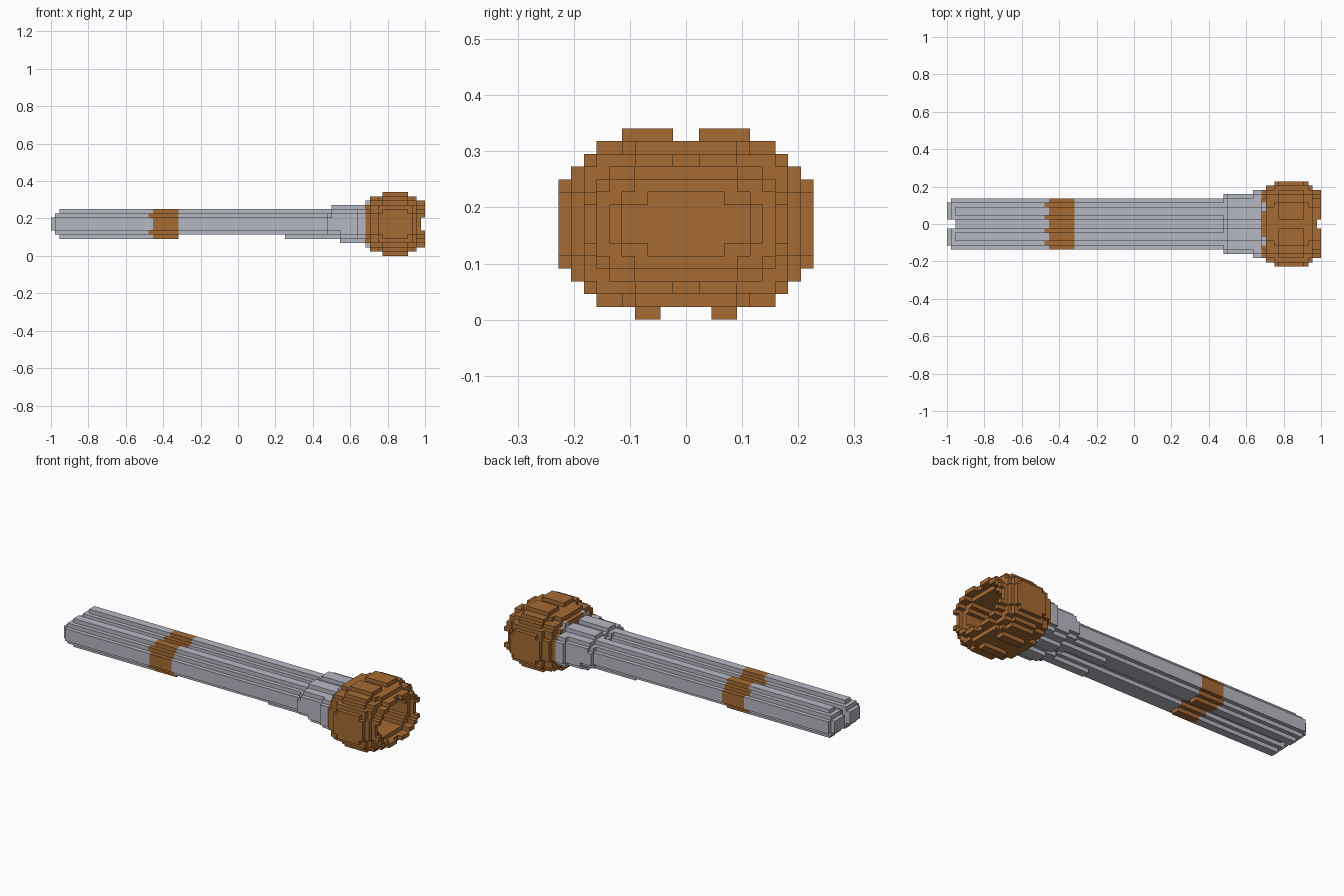
import bpy, bmesh
from mathutils import Vector

if "Cube" in bpy.data.objects:
    bpy.data.objects.remove(bpy.data.objects["Cube"], do_unlink=True)

CELL = 1 / 44
LENGTH = 88
HEAD_START = 74
# Half width and half height of the head, cell by cell along its length
HEAD = [(8, 5.5), (9, 6.5), (9, 6.5), (10, 6.5), (10, 7.5), (10, 7.5), (10, 7.5), (10, 7.5),
        (10, 7.5), (10, 7.5), (10, 6.5), (9, 6.5), (8, 5.5), (8, 5.5)]


def material(name, colour):
    m = bpy.data.materials.new(name)
    m.use_nodes = True
    m.diffuse_color = (*colour, 1)
    m.node_tree.nodes["Principled BSDF"].inputs["Base Color"].default_value = (*colour, 1)
    return m


def inside(j, k, a, b):
    """Rounded-box cross-section test for a cell centre."""
    return ((j + 0.5) / a) ** 2.4 + (abs(k) / b) ** 2.4 <= 1


def handle_cell(i, j, k):
    # End cap steps in, with a central notch
    if i == 0:
        return abs(k) <= 1 and 1 <= j <= 4
    if i == 1:
        return abs(k) <= 2 and j >= 1 and inside(j, k, 6, 3.5)
    # Flare toward the head
    a = 6 + (i >= 65) + (i >= 72)
    b = 4.5 if i >= (66 if k > 0 else 68) else 3.5
    if not inside(j, k, a, b):
        return False
    top = int(b)
    if i < 65:
        # Twin ridges with a groove between; the lower ridge stops mid-handle
        if k == -top and 30 <= i < 55:
            return False
        if abs(k) == top and j < 2:
            return False
        return not (abs(k) == top - 1 and j == 0)
    return not (abs(k) == top and j == 0)


def head_cell(i, j, k):
    a, b = HEAD[i - HEAD_START]
    if not inside(j, k, a, b):
        return False
    # Raised pads on top and bottom
    if k == 7 and j == 0:
        return False
    if k == -7 and j not in (2, 3):
        return False
    # Four-cornered rim at the mouth
    if i == LENGTH - 1 and (abs(k) < 2 or j == 0):
        return False
    # Stepped hollow
    if i >= 86:
        return not inside(j, k, 7, 4.5)
    if i >= 79:
        return not inside(j, k, 6, 3.5)
    if i >= 77:
        return not inside(j, k, 5, 2.5)
    return True


# Sort the cells into parts
parts = {"handle": set(), "band": set(), "head": set()}
for i in range(LENGTH):
    for y in range(-10, 10):
        j = y if y >= 0 else -y - 1
        for k in range(-7, 8):
            if i >= HEAD_START:
                if head_cell(i, j, k):
                    seam = i == HEAD_START and j in (3, 4)
                    parts["handle" if seam else "head"].add((i, y, k))
            elif handle_cell(i, j, k):
                notch = i == 23 and abs(k) == 2 and j in (1, 4)
                parts["band" if 24 <= i < 30 or notch else "handle"].add((i, y, k))
solid = set().union(*parts.values())


def skin(name, cells, mat):
    """Wrap the exposed sides of the cells in one mesh with merged flat faces."""
    bm = bmesh.new()
    verts = {}

    def vert(p):
        if p not in verts:
            verts[p] = bm.verts.new(((p[0] - 44) * CELL, p[1] * CELL, (p[2] + 7) * CELL))
        return verts[p]

    for c in sorted(cells):
        for axis in range(3):
            for side in (0, 1):
                n = list(c)
                n[axis] += 2 * side - 1
                if tuple(n) in solid:
                    continue
                u, v = (axis + 1) % 3, (axis + 2) % 3
                ring = []
                for du, dv in ((0, 0), (1, 0), (1, 1), (0, 1)):
                    p = list(c)
                    p[axis] += side
                    p[u] += du
                    p[v] += dv
                    ring.append(vert(tuple(p)))
                bm.faces.new(ring if side else ring[::-1])
    bmesh.ops.dissolve_limit(bm, angle_limit=0.01, verts=bm.verts[:], edges=bm.edges[:])
    mesh = bpy.data.meshes.new(name)
    bm.to_mesh(mesh)
    bm.free()
    mesh.materials.append(mat)
    obj = bpy.data.objects.new(name, mesh)
    bpy.context.collection.objects.link(obj)


grey = material("pale grey", (0.47, 0.48, 0.55))
orange = material("burnt orange", (0.38, 0.145, 0.034))
skin("handle", parts["handle"], grey)
skin("band", parts["band"], orange)
skin("head", parts["head"], orange)
